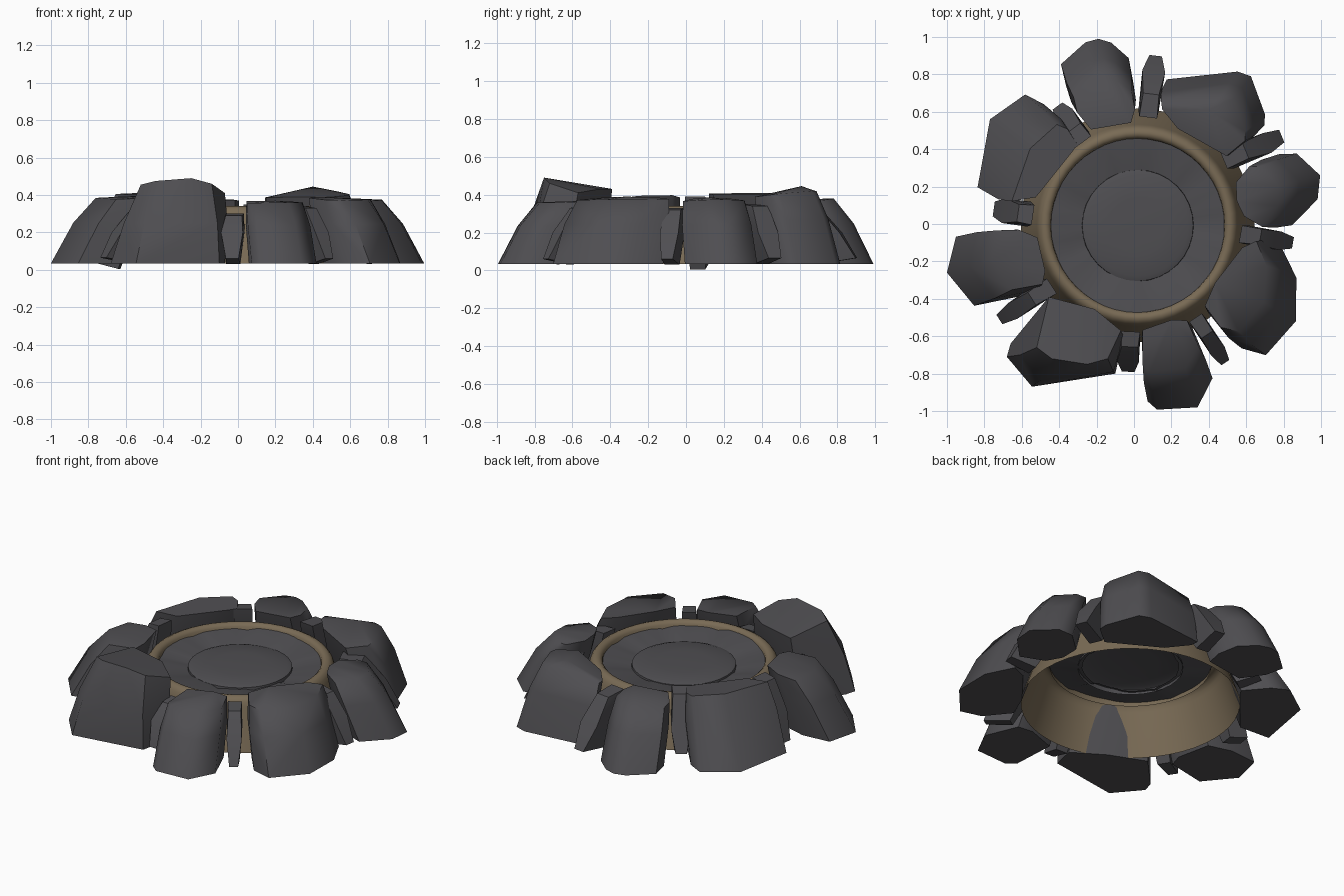
import bpy, bmesh, math, random
from mathutils import Vector

if "Cube" in bpy.data.objects:
    bpy.data.objects.remove(bpy.data.objects["Cube"])
random.seed(4)


def material(name, rgb):
    m = bpy.data.materials.new(name)
    m.diffuse_color = (*rgb, 1)
    m.use_nodes = True
    m.node_tree.nodes["Principled BSDF"].inputs["Base Color"].default_value = m.diffuse_color
    return m


STONE = material("dark grey stone", (0.078, 0.076, 0.083))
CLAY = material("tan clay", (0.19, 0.145, 0.09))


def finish(name, bm, mat, angle=35):
    bmesh.ops.recalc_face_normals(bm, faces=bm.faces)
    me = bpy.data.meshes.new(name)
    bm.to_mesh(me)
    bm.free()
    ob = bpy.data.objects.new(name, me)
    bpy.context.collection.objects.link(ob)
    me.materials.append(mat)
    bpy.ops.object.select_all(action='DESELECT')
    ob.select_set(True)
    bpy.context.view_layer.objects.active = ob
    bpy.ops.object.shade_smooth_by_angle(angle=math.radians(angle))
    return ob


def hull(name, pts, angle=35):
    bm = bmesh.new()
    for p in pts:
        bm.verts.new(p)
    bmesh.ops.convex_hull(bm, input=bm.verts)
    loose = [v for v in bm.verts if not v.link_faces]
    bmesh.ops.delete(bm, geom=loose, context='VERTS')
    bmesh.ops.dissolve_limit(bm, angle_limit=0.05, verts=bm.verts, edges=bm.edges)
    return finish(name, bm, STONE, angle)


def boulder(name, outline, z_in, z_out, k, bulge=0.5, dome=.015, crown=None):
    """Boulder leaning on the ring: plan outline, foot pushed out, top pulled in."""
    pts = [Vector(p) for p in outline]
    mid = sum(pts, Vector((0, 0))) / len(pts)
    out = mid.normalized()
    side = Vector((-out.y, out.x))
    d = [p.dot(out) for p in pts]
    lo, hi = min(d), max(d)
    ms = mid.dot(side)
    half = max(abs(p.dot(side) - ms) for p in pts)
    verts = [crown] if crown else []
    for p in pts:
        t = (p.dot(out) - lo) / (hi - lo)
        s = p.dot(side) - ms
        z = z_in + (z_out - z_in) * t - dome * (s / half) ** 2
        kb = k + (1 - k) * bulge
        for a, b, sh, zz in ((0.22, 1, 1, 0.035),
                             (0.06, kb, 0.96, 0.035 + (z - 0.035) * 0.62),
                             (0.0, k, 0.86, z)):
            q = out * (lo + (hi - lo) * (a + (b - a) * t)) + side * (ms + s * sh)
            verts.append((q.x, q.y, zz))
    return hull(name, verts, 58)


# large boulders around the ring
boulder("boulder_back", [(-.385, .83), (-.26, .97), (-.19, .99), (-.12, .96), (-.02, .85),
        (.015, .67), (0, .545), (-.25, .51), (-.35, .68)], .38, .38, .55)
boulder("boulder_back_right", [(.13, .71), (.55, .81), (.625, .79), (.68, .56), (.67, .49),
        (.53, .36), (.22, .52), (.13, .65)], .39, .42, .66, dome=.01, crown=(.4, .61, .445))
boulder("boulder_right", [(.56, .24), (.72, .36), (.845, .37), (.995, .26), (.97, .13),
        (.79, -.02), (.61, .03), (.55, .12)], .385, .375, .5)
boulder("boulder_front_right", [(.61, -.11), (.72, -.08), (.84, -.27), (.865, -.52),
        (.695, -.695), (.535, -.64), (.375, -.47), (.43, -.32)], .39, .375, .58, dome=.01)
boulder("boulder_front", [(.03, -.58), (.21, -.51), (.31, -.53), (.41, -.79), (.34, -.98),
        (.12, -.98), (.065, -.92)], .37, .36, .55, dome=.005)
boulder("boulder_left", [(-1, -.26), (-.925, -.06), (-.7, -.03), (-.52, -.06), (-.48, -.27),
        (-.52, -.36), (-.83, -.43)], .4, .385, .52)
boulder("boulder_back_left", [(-.77, .56), (-.565, .68), (-.44, .61), (-.29, .45),
        (-.32, .4), (-.56, .13), (-.8, .17), (-.77, .27)], .4, .41, .42, .35, dome=.0)

# tallest boulder, with an outward tilted top
foot = [(-.68, -.71), (-.545, -.87), (-.1, -.8), (-.07, -.66), (-.26, -.54), (-.48, -.45), (-.66, -.64)]
belly = [(-.61, -.7), (-.5, -.835), (-.11, -.79), (-.055, -.6), (-.23, -.48), (-.47, -.41)]
top = [(-.455, -.39, .43), (-.21, -.455, .43), (-.07, -.57, .41), (-.14, -.72, .46),
       (-.25, -.75, .49), (-.44, -.72, .475), (-.52, -.66, .455)]
hull("boulder_front_left", [(x, y, .035) for x, y in foot] + [(x, y, .25) for x, y in belly] + top, 45)

# slim wedge stones: inner point, outer point, width, base z, top z
wedges = [((.075, .57), (.115, .9), .12, .035, .35), ((.48, .34), (.79, .47), .12, .035, .35),
          ((.57, -.05), (.85, -.1), .11, .03, .33), ((.33, -.5), (.49, -.74), .09, .03, .34),
          ((-.02, -.575), (-.03, -.79), .12, .03, .3), ((-.44, -.33), (-.72, -.51), .11, .035, .34),
          ((-.54, .05), (-.75, .08), .13, .005, .39), ((-.27, .44), (-.41, .63), .12, .05, .4)]
for i, (a, b, w, z0, z1) in enumerate(wedges):
    a, b = Vector(a), Vector(b)
    n = (b - a).normalized()
    s = Vector((-n.y, n.x)) * w / 2
    rows = []
    for t, ws, z in ((0, .9, z1), (.38, .78, z1 - .01), (.1, 1, .2), (.75, 1, .2),
                     (.45, .7, z0), (1, .6, z0 + .03)):
        p = a.lerp(b, t)
        for sg in (-1, 1):
            q = p + s * sg * ws * random.uniform(.85, 1.05)
            rows.append((q.x, q.y, z))
    hull(f"wedge_stone_{i + 1}", rows, 25)


def lathe(name, profile, mat, n=48, cx=.02, cy=-.008, lift=None, cap=False):
    bm = bmesh.new()
    rings = []
    for r, z in profile:
        rings.append([bm.verts.new((cx + r * math.cos(2 * math.pi * i / n),
                                    cy + r * math.sin(2 * math.pi * i / n),
                                    z + (lift(i) if lift else 0))) for i in range(n)])
    for r0, r1 in zip(rings, rings[1:]):
        for i in range(n):
            bm.faces.new((r0[i], r0[(i + 1) % n], r1[(i + 1) % n], r1[i]))
    if cap:
        bm.faces.new(rings[-1])
    return finish(name, bm, mat, 40)


# clay ring: open cone wall with rounded rim
lathe("clay_ring", [(.625, .035), (.54, .285), (.532, .312), (.517, .331), (.498, .34),
                    (.48, .336), (.466, .322), (.46, .28)], CLAY)

# stone paving: uneven slabs sloping inward
slab = [random.uniform(-.007, .007) for _ in range(9)]
lathe("paving_slabs", [(.468, .313), (.38, .301), (.275, .28)], STONE, 45,
      lift=lambda i: slab[i // 5] - (.008 if i % 5 == 0 else 0))

# centre stone: low dome
lathe("centre_stone", [(.3, .265), (.297, .292), (.27, .302), (.15, .308), (.04, .31)],
      STONE, 32, cap=True)
